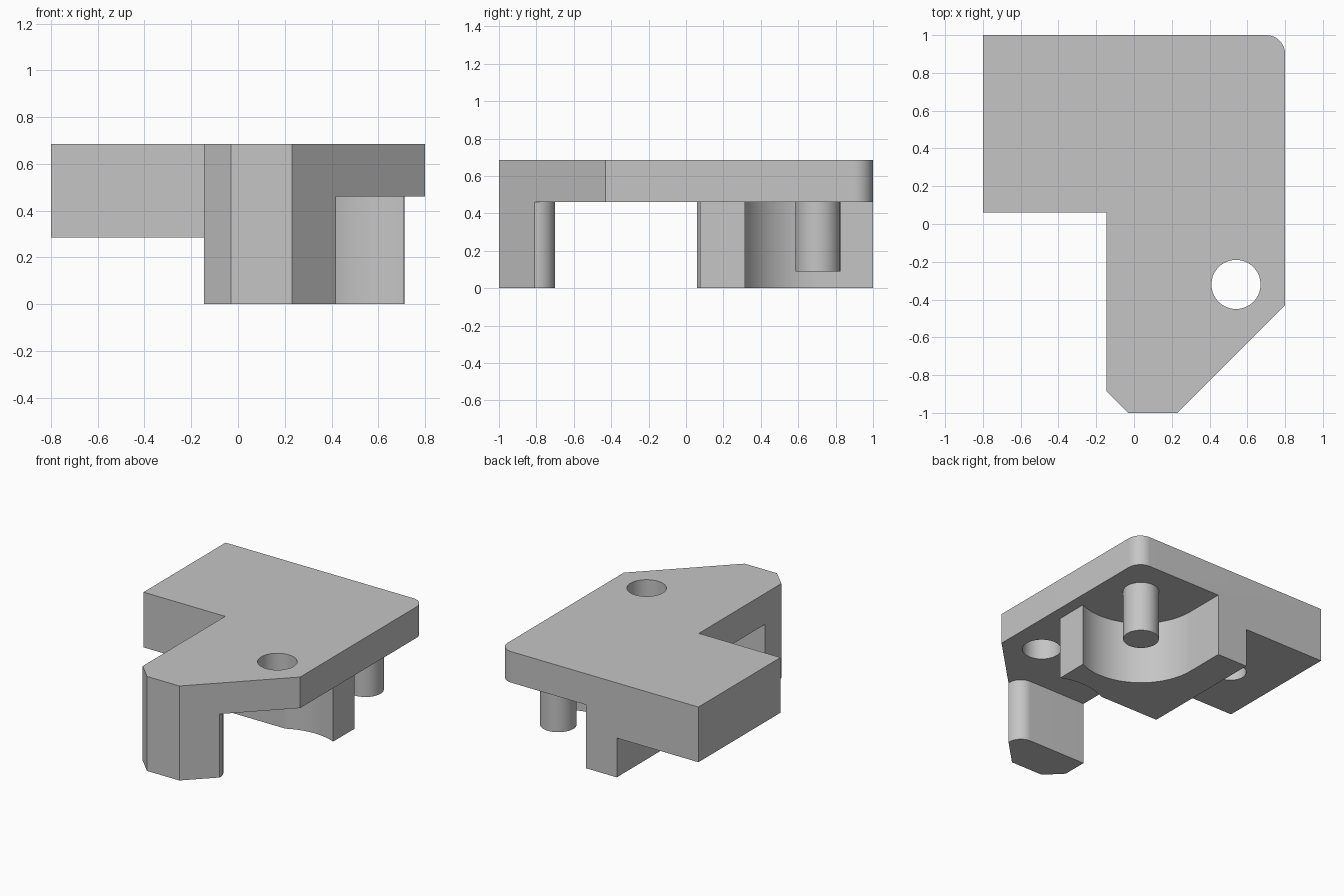
import bpy, bmesh
from math import cos, sin, radians

cube = bpy.data.objects.get("Cube")
if cube:
    bpy.data.objects.remove(cube, do_unlink=True)

TOP, UNDER, LEDGE = 0.685, 0.46, 0.285   # plate top, plate underside, block underside
SLOT_X, SLOT_Y = -0.145, 0.06            # inner corner of the notch
PEG, HOLE, BORE = (0.53, 0.705), (0.54, -0.32), (-0.435, 0.49)
CLEAR = 0.43                             # clearance radius around peg and hole

grey = bpy.data.materials.new("plain grey")
grey.use_nodes = True
colour = (0.56, 0.56, 0.56, 1)
grey.diffuse_color = colour
grey.node_tree.nodes["Principled BSDF"].inputs["Base Color"].default_value = colour


def arc(centre, r, start, end, steps=24):
    angles = [radians(start + (end - start) * i / steps) for i in range(steps + 1)]
    return [(centre[0] + r * cos(a), centre[1] + r * sin(a)) for a in angles]


def prism(name, outline, z0, z1):
    """Extrude a closed outline between two heights."""
    bm = bmesh.new()
    face = bm.faces.new([bm.verts.new((x, y, z0)) for x, y in outline])
    moved = bmesh.ops.extrude_face_region(bm, geom=[face])["geom"]
    verts = [v for v in moved if isinstance(v, bmesh.types.BMVert)]
    bmesh.ops.translate(bm, vec=(0, 0, z1 - z0), verts=verts)
    bmesh.ops.recalc_face_normals(bm, faces=bm.faces)
    mesh = bpy.data.meshes.new(name)
    bm.to_mesh(mesh)
    bm.free()
    mesh.materials.append(grey)
    obj = bpy.data.objects.new(name, mesh)
    bpy.context.collection.objects.link(obj)
    return obj


def cylinder(name, centre, r, z0, z1):
    return prism(name, arc(centre, r, 0, 360, 64)[:-1], z0, z1)


def combine(target, other, operation):
    """Apply a boolean and discard the second solid."""
    mod = target.modifiers.new("join", 'BOOLEAN')
    mod.operation, mod.solver, mod.object = operation, 'EXACT', other
    bpy.context.view_layer.objects.active = target
    bpy.ops.object.modifier_apply(modifier=mod.name)
    bpy.data.objects.remove(other, do_unlink=True)


# Top plate with one rounded corner and clipped front corners
bracket = prism("bracket", [
    (-0.8, SLOT_Y), (SLOT_X, SLOT_Y), (SLOT_X, -0.885), (-0.03, -1), (0.23, -1),
    (0.8, -0.43), *arc((0.7, 0.9), 0.1, 0, 90, 16), (-0.8, 1)], UNDER, TOP)

# Thick block carrying the counterbore
block = prism("thick_block", [(-0.8, SLOT_Y), (SLOT_X, SLOT_Y), (SLOT_X, 1), (-0.8, 1)],
              LEDGE, TOP)

# Central wall, hollowed around the peg and around the small hole
wall = prism("curved_wall", [
    (SLOT_X, SLOT_Y), *arc(HOLE, CLEAR, 118, 66.7), *arc(PEG, CLEAR, 295, 180, 40),
    (PEG[0] - CLEAR, 1), (SLOT_X, 1)], 0, UNDER + 0.1)

# Front leg with a rounded inner corner
leg = prism("front_leg", [
    (SLOT_X, -0.7), (SLOT_X, -0.885), (-0.03, -1), (0.23, -1), (0.42, -0.81),
    *arc((0.32, -0.8), 0.1, 0, 90, 16)], 0, UNDER + 0.1)

# Locating peg
peg = cylinder("peg", PEG, 0.12, 0.09, UNDER + 0.1)

for part in (block, wall, leg, peg):
    combine(bracket, part, 'UNION')

# Small through hole, and stepped hole in the thick block
for cutter in (cylinder("small_hole", HOLE, 0.13, 0.3, 1),
               cylinder("screw_hole", BORE, 0.105, 0, 1),
               cylinder("counterbore", BORE, 0.2, 0.43, 1)):
    combine(bracket, cutter, 'DIFFERENCE')

# Merge flat faces and shade the curved ones smooth
bm = bmesh.new()
bm.from_mesh(bracket.data)
bmesh.ops.remove_doubles(bm, verts=bm.verts, dist=0.0002)
bmesh.ops.dissolve_limit(bm, angle_limit=radians(0.5), verts=bm.verts, edges=bm.edges)
bm.to_mesh(bracket.data)
bm.free()
bpy.ops.object.select_all(action='DESELECT')
bracket.select_set(True)
bpy.context.view_layer.objects.active = bracket
bpy.ops.object.shade_smooth_by_angle(angle=radians(25))
